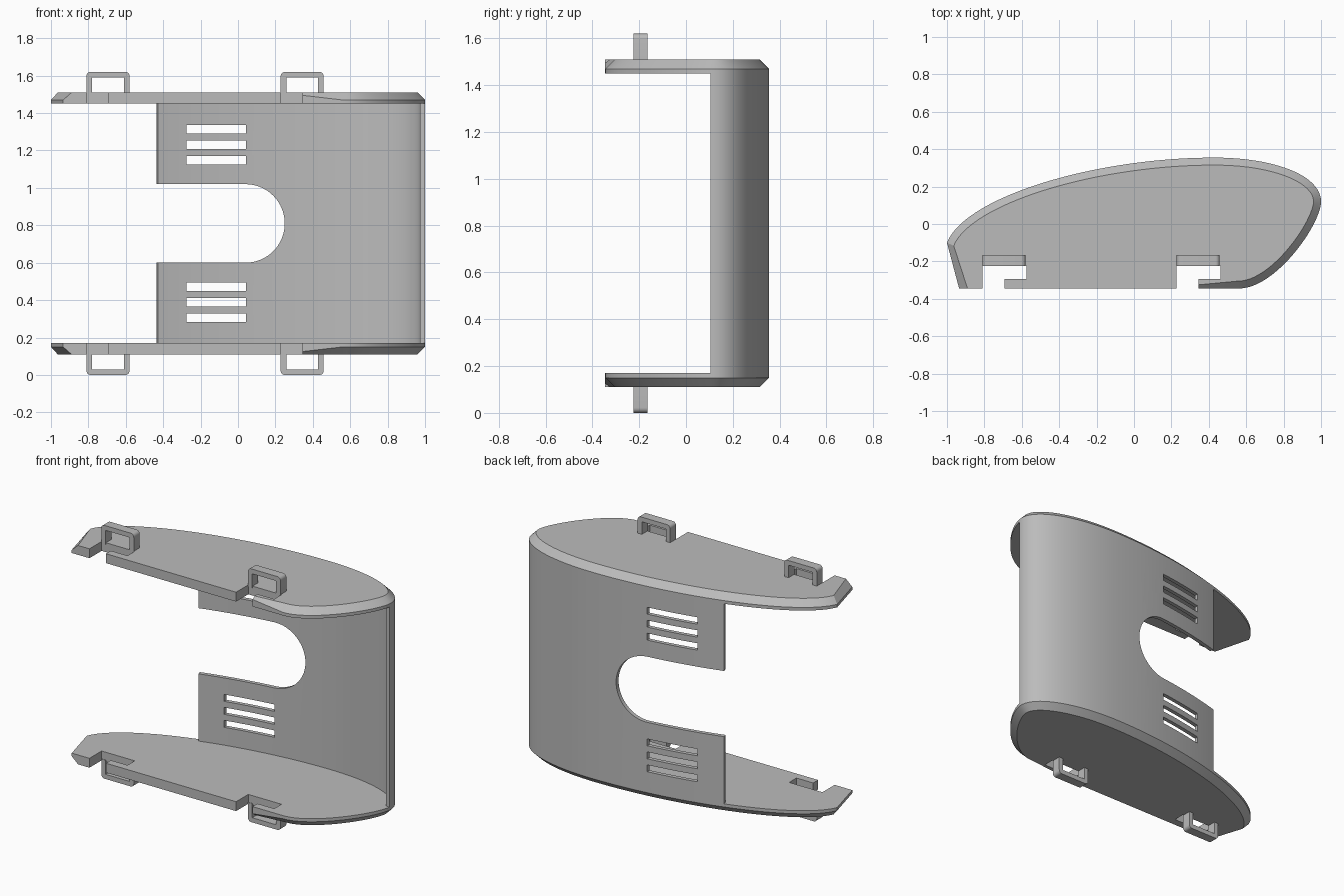
import bpy, bmesh, math
from mathutils import Vector

if "Cube" in bpy.data.objects:
    bpy.data.objects.remove(bpy.data.objects["Cube"])

MID = 0.81          # height of the mirror plane between the two plates
PLATE_IN, PLATE_OUT, CLIP_OUT = 0.64, 0.70, 0.81   # distances from that plane
BEVEL, WALL, FRONT = 0.04, 0.025, -0.345

grey = bpy.data.materials.new("plain grey")
grey.use_nodes = True
grey.diffuse_color = (0.5, 0.5, 0.5, 1)
grey.node_tree.nodes["Principled BSDF"].inputs["Base Color"].default_value = (0.5, 0.5, 0.5, 1)


def bezier(a, b, c, d, n):
    a, b, c, d = map(Vector, (a, b, c, d))
    for i in range(n):
        t = i / n
        u = 1 - t
        yield a * u**3 + b * 3 * u * u * t + c * 3 * u * t * t + d * t**3


def finish(bm, name):
    bmesh.ops.remove_doubles(bm, verts=bm.verts, dist=1e-5)
    bmesh.ops.recalc_face_normals(bm, faces=bm.faces)
    mesh = bpy.data.meshes.new(name)
    bm.to_mesh(mesh)
    bm.free()
    mesh.materials.append(grey)
    obj = bpy.data.objects.new(name, mesh)
    bpy.context.collection.objects.link(obj)
    return obj


def loft(name, rings):
    """Solid from closed rings of equal length, capped at both ends."""
    bm = bmesh.new()
    rows = [[bm.verts.new(p) for p in ring] for ring in rings]
    n = len(rows[0])
    for lo, hi in zip(rows, rows[1:]):
        for i in range(n):
            j = (i + 1) % n
            bm.faces.new((lo[i], lo[j], hi[j], hi[i]))
    bm.faces.new(rows[0])
    bm.faces.new(rows[-1])
    bmesh.ops.dissolve_degenerate(bm, dist=1e-5, edges=bm.edges)
    return finish(bm, name)


def prism_y(name, profile, y0, y1):
    return loft(name, [[(x, y, z) for x, z in profile] for y in (y0, y1)])


def box(x0, x1, y0, y1, z0, z1):
    return prism_y("cutter", [(x0, z0), (x1, z0), (x1, z1), (x0, z1)], y0, y1)


def cut(obj, cutters):
    bpy.context.view_layer.objects.active = obj
    for c in cutters:
        mod = obj.modifiers.new("cut", "BOOLEAN")
        mod.operation, mod.solver, mod.object = "DIFFERENCE", "EXACT", c
        bpy.ops.object.modifier_apply(modifier=mod.name)
        bpy.data.objects.remove(c)


def smooth(obj):
    bpy.ops.object.select_all(action="DESELECT")
    obj.select_set(True)
    bpy.context.view_layer.objects.active = obj
    bpy.ops.object.shade_smooth_by_angle(angle=math.radians(25))


# Curved outline, from the left-hand tip round the back to the front edge
curve = list(bezier((-1, -0.1), (-0.9, 0.15), (-0.2, 0.355), (0.43, 0.355), 40))
curve += bezier((0.43, 0.355), (0.75, 0.355), (1, 0.26), (1, 0.12), 24)
curve += bezier((1, 0.12), (1, 0), (0.76, FRONT), (0.56, FRONT), 24)
curve.append(Vector((0.56, FRONT)))


def inset(points, dist):
    out = []
    for i, p in enumerate(points):
        t = (points[min(i + 1, len(points) - 1)] - points[max(i - 1, 0)]).normalized()
        out.append(p + Vector((t.y, -t.x)) * dist)
    return out


# End plates: outer rim, bevel fading out along the front, straight front edge
tip, tip_in = Vector((-0.935, FRONT)), Vector((-0.89, FRONT))
fade, plain = Vector((0.345, FRONT)), Vector((0.3, FRONT))
outer = [tip] + curve + [fade, plain, tip_in]
inner = [tip_in] + inset(curve, BEVEL) + [fade + Vector((0, 0.02)), plain, tip_in]
drop = [BEVEL] * (len(curve) + 1) + [0.015, 0, 0]
CLIPS = {"right": -0.81, "left": 0.228}

for side, s in (("top", 1), ("bottom", -1)):
    plate = loft(side + "_plate", [
        [(p.x, p.y, MID + s * PLATE_IN) for p in outer],
        [(p.x, p.y, MID + s * (PLATE_OUT - d)) for p, d in zip(outer, drop)],
        [(p.x, p.y, MID + s * PLATE_OUT) for p in inner]])
    lo, hi = sorted((MID + s * 0.6, MID + s * 0.75))
    # Hooked notches in the front edge
    for x in CLIPS.values():
        l_shape = [(x, -0.5), (x + 0.117, -0.5), (x + 0.117, -0.295),
                   (x + 0.235, -0.295), (x + 0.235, -0.222), (x, -0.222)]
        cut(plate, [loft("cutter", [[(a, b, z) for a, b in l_shape] for z in (lo, hi)])])
    smooth(plate)

    # Strap loops standing behind the notches
    for hand, x in CLIPS.items():
        w, r, t, base = 0.23, 0.022, 0.03, PLATE_OUT - 0.01
        arch = [(x, base)]
        for cx, start in ((x + r, 180), (x + w - r, 90)):
            for k in range(7):
                a = math.radians(start - 15 * k)
                arch.append((cx + r * math.cos(a), CLIP_OUT - r + r * math.sin(a)))
        arch += [(x + w, base), (x + w - t, base), (x + w - t, CLIP_OUT - t),
                 (x + t, CLIP_OUT - t), (x + t, base)]
        smooth(prism_y(f"{side}_{hand}_strap_loop",
                       [(a, MID + s * b) for a, b in arch], -0.225, -0.165))

# Thin back wall following the outline
EDGE = -0.435
first = next(i for i, p in enumerate(curve) if p.x > EDGE)
a, b = curve[first - 1], curve[first]
path = [a.lerp(b, (EDGE - a.x) / (b.x - a.x))]
path += [p for p in curve[first:] if p.y > 0.095]
section = path + inset(path, WALL)[::-1]
wall = loft("back_wall", [[(p.x, p.y, MID + s * PLATE_IN) for p in section] for s in (-1, 1)])

# Round-ended opening and vent slots
R, CX = 0.21, 0.04
opening = [(-0.6, MID - R)]
for k in range(33):
    ang = math.radians(-90 + 180 * k / 32)
    opening.append((CX + R * math.cos(ang), MID + R * math.sin(ang)))
opening.append((-0.6, MID + R))
cutters = [prism_y("cutter", opening, 0, 0.6)]
for s in (-1, 1):
    for k in range(3):
        z = MID + s * (0.338 + 0.083 * k)
        cutters.append(box(-0.275, 0.043, 0, 0.6, z - 0.022, z + 0.022))
cut(wall, cutters)
smooth(wall)
